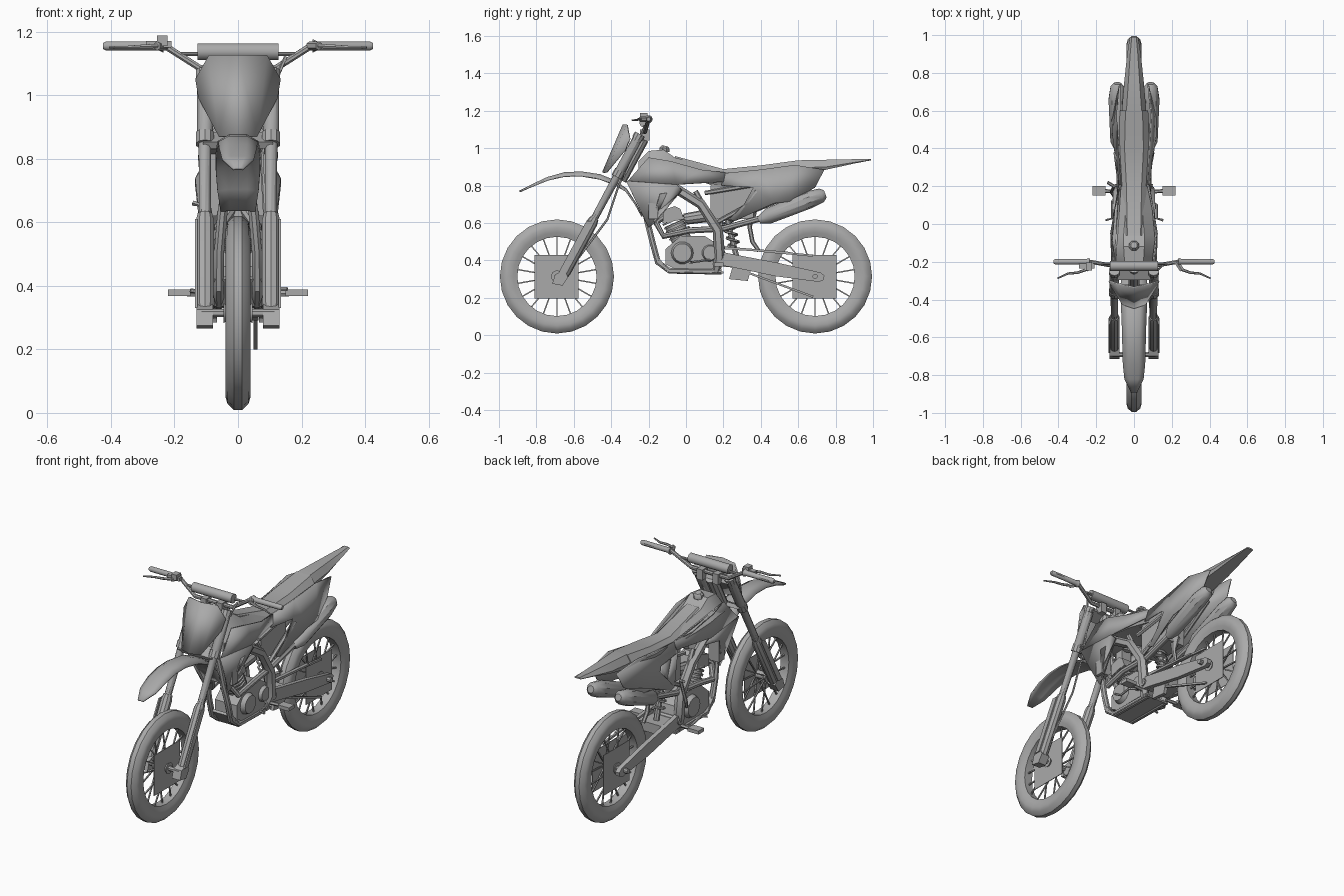
import bpy, bmesh, math
from mathutils import Vector

grey = bpy.data.materials.new("mid_grey")
grey.diffuse_color = (0.4, 0.4, 0.4, 1)


def make(name, verts, faces, thick=0.0):
    """Mesh object with consistent normals, optionally thickened."""
    bm = bmesh.new()
    vs = [bm.verts.new(v) for v in verts]
    for f in faces:
        bm.faces.new([vs[i] for i in f])
    if thick:
        bmesh.ops.triangulate(bm, faces=bm.faces[:])
    bmesh.ops.recalc_face_normals(bm, faces=bm.faces[:])
    me = bpy.data.meshes.new(name)
    bm.to_mesh(me)
    bm.free()
    me.materials.append(grey)
    ob = bpy.data.objects.new(name, me)
    bpy.context.collection.objects.link(ob)
    if thick:
        m = ob.modifiers.new("thickness", 'SOLIDIFY')
        m.thickness, m.offset = thick, 0
    return ob


def loft(name, rings, closed=False):
    """Skin between equal rings of points; caps the ends or closes the loop."""
    n, k = len(rings[0]), len(rings)
    faces = []
    for i in range(k if closed else k - 1):
        a, b = i * n, ((i + 1) % k) * n
        faces += [(a + j, a + (j + 1) % n, b + (j + 1) % n, b + j) for j in range(n)]
    if not closed:
        faces += [tuple(range(n)), tuple(range((k - 1) * n, k * n))]
    return make(name, [p for r in rings for p in r], faces)


def tube(name, pts, r, sides=8):
    """Round bar along a path; r is one radius or one per point."""
    pts = [Vector(p) for p in pts]
    rad = r if isinstance(r, (list, tuple)) else [r] * len(pts)
    rings, ref = [], None
    for i, p in enumerate(pts):
        d = (pts[min(i + 1, len(pts) - 1)] - pts[max(i - 1, 0)]).normalized()
        if ref is None:
            ref = Vector((1, 0, 0)) if abs(d.x) < 0.8 else Vector((0, 0, 1))
        u = (ref - d * ref.dot(d)).normalized()
        v, ref = d.cross(u), u
        rings.append([p + (u * math.cos(t) + v * math.sin(t)) * rad[i]
                      for t in [2 * math.pi * (j + 0.5) / sides for j in range(sides)]])
    return loft(name, rings)


def slab(name, outline, x0, x1):
    """Side outline (y, z) extruded between two x positions."""
    return loft(name, [[(x, y, z) for y, z in outline] for x in (x0, x1)])


def box(name, x0, x1, y0, y1, z0, z1):
    return slab(name, [(y0, z0), (y1, z0), (y1, z1), (y0, z1)], x0, x1)


def panel(name, pts, thick=0.008):
    """Thin shaped panel, one on each side."""
    for s, side in ((1, "left"), (-1, "right")):
        make(f"{name}_{side}", [(s * x, y, z) for x, y, z in pts], [range(len(pts))], thick)


def hull(name, rows):
    """Symmetric body: y, top z, top w, mid z, mid w, bottom z, bottom w."""
    loft(name, [[(-tw, y, tz), (tw, y, tz), (mw, y, mz), (bw, y, bz), (-bw, y, bz), (-mw, y, mz)]
                for y, tz, tw, mz, mw, bz, bw in rows])


# Wheels: tyre ring, hub, spokes and the square disc plates
TYRE = [(-.026, .212), (-.034, .235), (-.040, .262), (-.033, .286), (-.013, .305), (.013, .305),
        (.033, .286), (.040, .262), (.034, .235), (.026, .212)]
for label, cy, plates in (("front", -.69, (.03,)), ("rear", .69, (.035, -.035))):
    cz = .314
    loft(label + "_tyre", [[(x, cy + r * math.cos(a), cz + r * math.sin(a)) for x, r in TYRE]
                           for a in [2 * math.pi * i / 24 for i in range(24)]], True)
    tube(label + "_hub", [(-.045, cy, cz), (-.03, cy, cz), (.03, cy, cz), (.045, cy, cz)],
         [.032, .022, .022, .032], 12)
    tube(label + "_axle", [(-.115, cy, cz), (.115, cy, cz)], .014)
    for i in range(18):
        a, x = 2 * math.pi * (i + .5) / 18, .028 * (-1) ** i
        c, s = math.cos(a), math.sin(a)
        tube(f"{label}_spoke", [(x, cy + .02 * c, cz + .02 * s), (0, cy + .22 * c, cz + .22 * s)], .005, 4)
    for x in plates:
        box(label + "_disc_plate", x - .002, x + .002, cy - .12, cy + .115, cz - .118, cz + .115)


def fork(x, z, off=0):
    """Point on the raked steering line at height z."""
    return (x, -.665 + (z - .30) * .54 + off, z)


# Fork legs, triple clamps and steering stem
for s in (1, -1):
    x = s * .104
    tube("fork_slider", [fork(x, .30), fork(x, .34), fork(x, .60), fork(x, .625)], [.022, .029, .030, .024], 10)
    tube("fork_tube", [fork(x, .60), fork(x, .86), fork(x, .87), fork(x, 1.06)], [.019, .021, .026, .026], 10)
    tube("fork_cap", [fork(x, 1.05), fork(x, 1.075)], .03, 10)
    slab("axle_lug", [(-.715, .275), (-.66, .265), (-.63, .31), (-.65, .345), (-.70, .325)], x - .026, x + .026)
    slab("fork_guard", [fork(x, .33, -.035)[1:], fork(x, .33, .0)[1:], fork(x, .61, .0)[1:],
                        fork(x, .61, -.035)[1:]], s * .128, s * .136)
    tube("clamp_ring", [fork(x, .845), fork(x, .88)], .03, 10)
for z in (.862, 1.045):
    y = fork(0, z)[1]
    slab("triple_clamp", [(y - .025, z - .03), (y + .04, z), (y + .03, z + .02), (y - .035, z - .01)], -.11, .11)
tube("steering_stem", [fork(0, .83, .03), fork(0, 1.05, .03)], .032, 10)
tube("brake_hose", [(.10, -.63, .34), (.085, -.42, .62), (.075, -.36, .80), (.10, -.27, 1.0), (.15, -.22, 1.12)], .006, 5)

# Handlebar, pad, grips, levers
tube("handlebar", [(-.40, -.195, 1.155), (-.23, -.20, 1.155), (-.12, -.22, 1.085), (.12, -.22, 1.085),
                   (.23, -.20, 1.155), (.40, -.195, 1.155)], .0115)
tube("handlebar_crossbar", [(-.18, -.21, 1.13), (.18, -.21, 1.13)], .007)
tube("bar_pad", [(-.128, -.222, 1.137), (.128, -.222, 1.137)], .027, 12)
for s in (1, -1):
    tube("grip", [(s * .235, -.20, 1.155), (s * .25, -.20, 1.155), (s * .415, -.20, 1.155), (s * .425, -.20, 1.155)],
         [.022, .015, .015, .010], 10)
    box("bar_mount", s * .05 - .018, s * .05 + .018, -.245, -.195, 1.04, 1.10)
    tube("lever_perch", [(s * .225, -.20, 1.155), (s * .255, -.245, 1.155)], .014, 6)
    tube("lever", [(s * .25, -.24, 1.155), (s * .30, -.258, 1.153), (s * .35, -.262, 1.15), (s * .405, -.288, 1.15)],
         [.008, .007, .006, .004], 6)
box("brake_reservoir", -.255, -.222, -.245, -.205, 1.155, 1.187)
box("brake_cylinder", -.29, -.21, -.235, -.21, 1.15, 1.17)

# Number plate: gently wrapped shield
shield = [(0, -.335, 1.125), (.09, -.315, 1.125), (.132, -.30, 1.05), (.122, -.325, .99), (.06, -.425, .87), (0, -.445, .87)]
verts = shield + [(-x, y, z) for x, y, z in shield[1:-1]]
make("number_plate", verts, [(0, 1, 2, 3, 4, 5), (0, 5, 9, 8, 7, 6)], .008)

# Front fender: arched strip with a raised ridge and drooping edges
rows = [(-.89, .77, .016, .003), (-.82, .81, .05, .012), (-.74, .852, .058, .022), (-.65, .882, .06, .032),
        (-.56, .888, .062, .036), (-.46, .875, .066, .04), (-.38, .84, .07, .035), (-.32, .79, .07, .02),
        (-.27, .71, .065, .01), (-.235, .64, .055, .005)]
verts = [(w * k, y, z - d * abs(k)) for y, z, w, d in rows for k in (-1, -.45, .45, 1)]
make("front_fender", verts, [(i * 4 + j, i * 4 + j + 1, i * 4 + j + 5, i * 4 + j + 4)
                             for i in range(len(rows) - 1) for j in range(3)], .008)

# Tank, seat and tail
hull("tank", [(-.255, .93, .04, .88, .09, .83, .09), (-.2, .985, .05, .90, .11, .815, .11),
              (-.12, .992, .055, .90, .118, .82, .11), (-.06, .95, .055, .89, .118, .82, .10),
              (.06, .918, .045, .87, .10, .82, .08), (.2, .885, .038, .85, .078, .80, .06)])
hull("seat", [(-.06, .958, .035, .93, .06, .87, .05), (.2, .888, .04, .86, .068, .78, .055),
              (.4, .908, .05, .875, .085, .80, .06), (.6, .935, .045, .89, .075, .84, .06)])
hull("tail_fender", [(.48, .915, .04, .87, .07, .83, .06), (.6, .935, .04, .895, .065, .86, .055),
                     (.75, .938, .03, .90, .052, .885, .045), (.9, .941, .02, .924, .036, .918, .03),
                     (.99, .943, .012, .938, .022, .935, .02)])
tube("fuel_cap", [(0, -.115, .98), (0, -.115, 1.0), (0, -.112, 1.012)], [.028, .028, .018], 8)

# Radiator shrouds and rear side panels
panel("shroud_upper", [(.11, -.31, .825), (.10, -.20, .95), (.115, -.08, .93), (.10, .08, .885), (.072, .21, .87),
                       (.08, .20, .82), (.122, -.05, .805)])
panel("shroud_lower", [(.112, -.32, .825), (.122, -.05, .805), (.11, -.02, .775), (.118, -.14, .755), (.105, -.16, .68),
                       (.085, -.17, .60), (.075, -.20, .575), (.095, -.25, .68)])
panel("side_panel", [(.068, .20, .865), (.08, .40, .885), (.09, .58, .91), (.075, .74, .885), (.085, .69, .79),
                     (.115, .56, .715), (.115, .47, .705), (.085, .26, .61), (.085, .23, .62), (.105, .38, .765),
                     (.095, .36, .79), (.08, .19, .80)])

# Frame: spars, cradle, subframe, radiators
for s in (1, -1):
    tube("frame_spar", [(s * .03, -.22, .88), (s * .08, -.08, .80), (s * .09, .08, .70), (s * .085, .17, .56),
                        (s * .08, .18, .42), (s * .06, .16, .34)], [.026, .026, .026, .028, .03, .02], 6)
    tube("frame_cradle", [(s * .02, -.23, .82), (s * .05, -.21, .62), (s * .06, -.18, .50), (s * .06, -.15, .39),
                          (s * .06, -.09, .345), (s * .06, .19, .34)], .017)
    tube("subframe_upper", [(s * .06, .10, .76), (s * .05, .58, .84)], .012, 6)
    tube("subframe_lower", [(s * .08, .16, .60), (s * .06, .56, .82)], .012, 6)
    tube("frame_brace", [(s * .08, .05, .77), (s * .085, .17, .56)], .014, 6)
    box("radiator", s * .04, s * .105, -.20, -.15, .62, .84)
    # Foot pegs
    tube("peg_arm", [(s * .07, .17, .375), (s * .16, .175, .375)], .010, 6)
    box("foot_peg", s * .15, s * .22, .15, .20, .368, .388)
slab("skid_plate", [(-.17, .42), (-.10, .335), (.20, .33), (.20, .34), (-.09, .35), (-.16, .43)], -.075, .075)

# Engine
slab("crankcase", [(-.11, .38), (-.06, .355), (.14, .355), (.20, .40), (.18, .48), (.10, .53), (-.03, .53), (-.11, .46)],
     -.07, .07)
tube("clutch_cover", [(-.095, .06, .44), (-.07, .06, .44)], [.055, .065], 14)
tube("flywheel_cover", [(.07, -.02, .44), (.095, -.02, .44)], [.06, .05], 14)
tube("sprocket_cover", [(.07, .13, .44), (.088, .13, .44)], [.045, .038], 12)
tube("cylinder_barrel", [(0, -.02, .50), (0, -.065, .60)], .055, 12)
for i in range(5):
    y, z = -.028 - i * .009, .53 + i * .02
    tube("cooling_fin", [(0, y, z), (0, y - .004, z + .009)], .066, 12)
slab("cylinder_head", [(-.125, .60), (-.01, .62), (-.03, .675), (-.06, .69), (-.12, .67)], -.06, .06)
tube("carburettor", [(0, -.01, .62), (0, .12, .64)], [.03, .035], 10)
box("airbox", -.055, .055, .13, .36, .62, .80)

# Exhaust headers and mufflers
for s in (1, -1):
    tube("exhaust_pipe", [(s * .02, -.11, .64), (s * .05, -.16, .60), (s * .085, -.12, .53), (s * .09, .02, .56),
                          (s * .075, .2, .57), (s * .08, .42, .63)], .017, 8)
    tube("muffler", [(s * .08, .39, .615), (s * .085, .44, .637), (s * .09, .66, .725), (s * .088, .725, .748),
                     (s * .088, .745, .755)], [.02, .042, .047, .038, .02], 10)

# Shock absorber with coil spring
tube("shock_body", [(0, .20, .70), (0, .27, .42)], .016)
tube("shock_spring", [(.036 * math.cos(t * .7), .21 + t * .0011 + .03 * math.sin(t * .7), .66 - t * .0042)
                      for t in range(46)], .007, 5)
tube("mud_flap", [(0, .35, .66), (0, .34, .58), (0, .355, .50), (0, .39, .45)], [.03, .012, .012, .01], 6)

# Swingarm, chain run, guide and rear mount
for s in (1, -1):
    slab("swingarm", [(.17, .45), (.24, .435), (.50, .385), (.72, .335), (.74, .318), (.735, .295), (.71, .285),
                      (.48, .315), (.24, .365), (.17, .375)], s * .066, s * .092)
box("swingarm_bridge", -.07, .07, .20, .32, .365, .42)
tube("swingarm_pivot", [(-.10, .19, .41), (.10, .19, .41)], .022, 10)
for a, b in (((.14, .475), (.68, .425)), ((.14, .405), (.68, .205))):
    tube("chain_run", [(.055, *a), (.055, *b)], .008, 4)
slab("chain_guard", [(.20, .475), (.56, .445), (.56, .435), (.20, .46)], .045, .065)
slab("chain_guide", [(.25, .37), (.35, .36), (.33, .29), (.23, .30)], .045, .065)
tube("shift_lever", [(.08, .13, .40), (.12, .10, .40), (.12, .03, .39), (.155, .02, .39)], .007, 6)
tube("brake_pedal", [(-.08, .17, .37), (-.115, .12, .36), (-.115, .03, .38), (-.15, .02, .385)], .007, 6)
tube("kick_starter", [(-.095, .13, .47), (-.12, .17, .52), (-.105, .20, .65), (-.14, .22, .66)], .009, 6)

# Smooth rounded surfaces, keep hard edges
for ob in bpy.context.scene.objects:
    ob.select_set(True)
    bpy.context.view_layer.objects.active = ob
bpy.ops.object.shade_smooth_by_angle(angle=math.radians(35))
